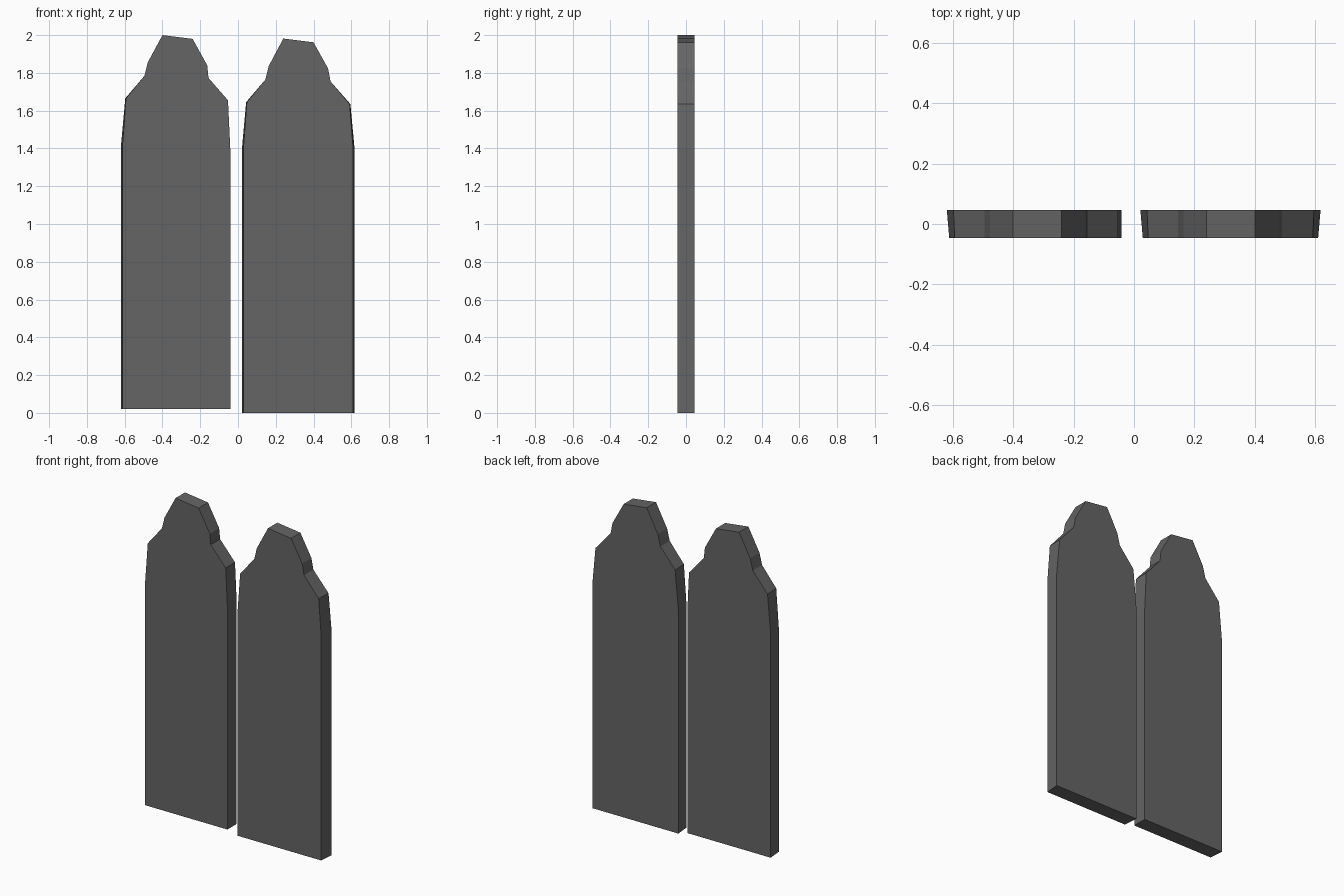
import bpy, bmesh

if "Cube" in bpy.data.objects:
    bpy.data.objects.remove(bpy.data.objects["Cube"])

grey = bpy.data.materials.new("dark_grey")
grey.diffuse_color = (0.13, 0.13, 0.13, 1)
grey.use_nodes = True
grey.node_tree.nodes["Principled BSDF"].inputs["Base Color"].default_value = grey.diffuse_color

HALF = 0.046  # half thickness


def panel(name, outline, left_taper, right_taper):
    """Extruded outline; the front is slightly narrower along the tapered long sides."""
    mid = (outline[0][0] + outline[-1][0]) / 2
    bm = bmesh.new()
    back = [bm.verts.new((x, HALF, z)) for x, z in outline]
    front = []
    for x, z in outline:
        taper = 1.0 if z < 1.5 else (0.5 if z < 1.7 else 0.0)
        dx = left_taper * taper if x < mid else -right_taper * taper
        front.append(bm.verts.new((x + dx, -HALF, z)))
    bm.faces.new(front)
    bm.faces.new(back[::-1])
    n = len(outline)
    for i in range(n):
        j = (i + 1) % n
        bm.faces.new((front[i], back[i], back[j], front[j]))
    bmesh.ops.recalc_face_normals(bm, faces=bm.faces)
    me = bpy.data.meshes.new(name)
    bm.to_mesh(me)
    bm.free()
    me.materials.append(grey)
    ob = bpy.data.objects.new(name, me)
    bpy.context.collection.objects.link(ob)
    return ob


# left slab, raised a little off the ground
panel("left_slab", [
    (-0.619, 0.02), (-0.619, 1.42), (-0.597, 1.665), (-0.495, 1.785),
    (-0.477, 1.857), (-0.40, 2.0), (-0.24, 1.98), (-0.163, 1.84),
    (-0.156, 1.773), (-0.053, 1.655), (-0.041, 1.40), (-0.041, 0.02)],
    0.008, 0.0)

# right slab, standing on the ground
panel("right_slab", [
    (0.021, 0.0), (0.021, 1.40), (0.043, 1.645), (0.145, 1.765),
    (0.163, 1.837), (0.24, 1.982), (0.40, 1.962), (0.477, 1.823),
    (0.490, 1.755), (0.595, 1.635), (0.617, 1.40), (0.617, 0.0)],
    0.008, 0.008)
